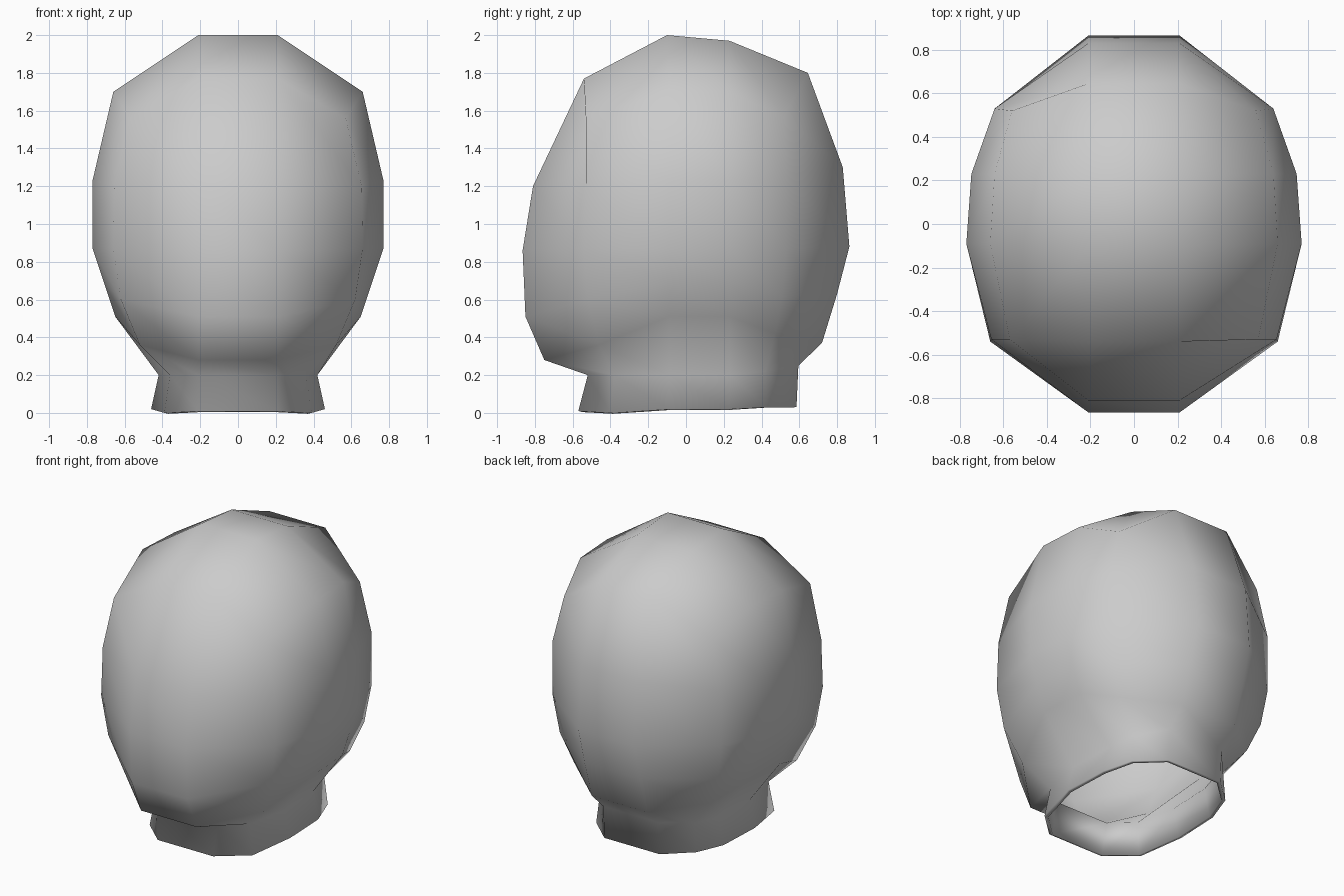
import bpy
import bmesh

# Remove the default cube
default_cube = bpy.data.objects.get("Cube")
if default_cube:
    bpy.data.objects.remove(default_cube, do_unlink=True)

# Single plain grey material
grey = bpy.data.materials.new("plain_grey")
grey.use_nodes = True
colour = (0.6, 0.6, 0.6, 1)
grey.diffuse_color = colour
grey.node_tree.nodes["Principled BSDF"].inputs["Base Color"].default_value = colour

# Columns shared by every ring: front/back half width, side front y, side back y
HALF_WIDTH = 0.21
SIDE_FRONT, SIDE_BACK = -0.09, 0.23

# Rings from crown edge to neck opening:
# front (y, z), front corner (x, y, z), side (x, z), back corner (x, y, z), back (y, z)
crown_edge = ((-.54, 1.77), (.57, -.53, 1.56), (.66, 1.7), (.56, .52, 1.57), (.645, 1.8))
brow = ((-.81, 1.2), (.655, -.53, 1.2), (.77, 1.23), (.64, .53, 1.25), (.83, 1.3))
cheek = ((-.865, .86), (.66, -.54, .87), (.77, .87), (.64, .53, .87), (.865, .88))
mouth = ((-.85, .51), (.62, -.52, .6), (.71, .69), (.6, .51, .62), (.8, .63))
jaw = ((-.75, .28), (.52, -.46, .36), (.65, .51), (.52, .47, .42), (.72, .37))
neck_top = ((-.52, .2), (.36, -.38, .2), (.42, .2), (.36, .42, .22), (.595, .25))
neck_rim = ((-.57, .01), (.39, -.4, 0), (.46, .02), (.38, .43, .03), (.585, .03))
profile = (crown_edge, brow, cheek, mouth, jaw, neck_top, neck_rim)


def ring_points(front, front_corner, side, back_corner, back):
    """Full loop of points: left half front to back, then its mirror image."""
    side_x, side_z = side
    half = [
        (HALF_WIDTH, *front),
        front_corner,
        (side_x, SIDE_FRONT, side_z),
        (side_x * 0.97, SIDE_BACK, side_z),
        back_corner,
        (HALF_WIDTH, *back),
    ]
    mirrored = [(-x, y, z) for x, y, z in reversed(half)]
    return half + mirrored


def add_ring(bm, spec):
    return [bm.verts.new(point) for point in ring_points(*spec)]


def bridge(bm, upper, lower):
    """Join two loops with quads."""
    count = len(upper)
    for i in range(count):
        j = (i + 1) % count
        bm.faces.new((upper[i], lower[i], lower[j], upper[j]))


def cap_crown(bm, ring):
    """Close the top loop with a grid of quads."""
    f, cf, sf, sb, cb, b, b_r, cb_r, sb_r, sf_r, cf_r, f_r = ring
    front_pair = [bm.verts.new((s * HALF_WIDTH, -0.1, 2)) for s in (-1, 1)]
    back_pair = [bm.verts.new((s * HALF_WIDTH, SIDE_BACK, 1.97)) for s in (-1, 1)]
    rows = [
        [cf_r, f_r, f, cf],
        [sf_r, *front_pair, sf],
        [sb_r, *back_pair, sb],
        [cb_r, b_r, b, cb],
    ]
    for near, far in zip(rows, rows[1:]):
        for i in range(len(near) - 1):
            bm.faces.new((near[i], near[i + 1], far[i + 1], far[i]))


# Head shell lofted from the rings, open at the neck
bm = bmesh.new()
rings = [add_ring(bm, spec) for spec in profile]
for upper, lower in zip(rings, rings[1:]):
    bridge(bm, upper, lower)
cap_crown(bm, rings[0])
bmesh.ops.recalc_face_normals(bm, faces=bm.faces)
for face in bm.faces:
    face.smooth = True

mesh = bpy.data.meshes.new("head_shell")
bm.to_mesh(mesh)
bm.free()
mesh.materials.append(grey)
head = bpy.data.objects.new("head_shell", mesh)
bpy.context.collection.objects.link(head)

# Thin wall, visible at the neck opening
wall = head.modifiers.new("wall", "SOLIDIFY")
wall.thickness = 0.025
wall.offset = -1
